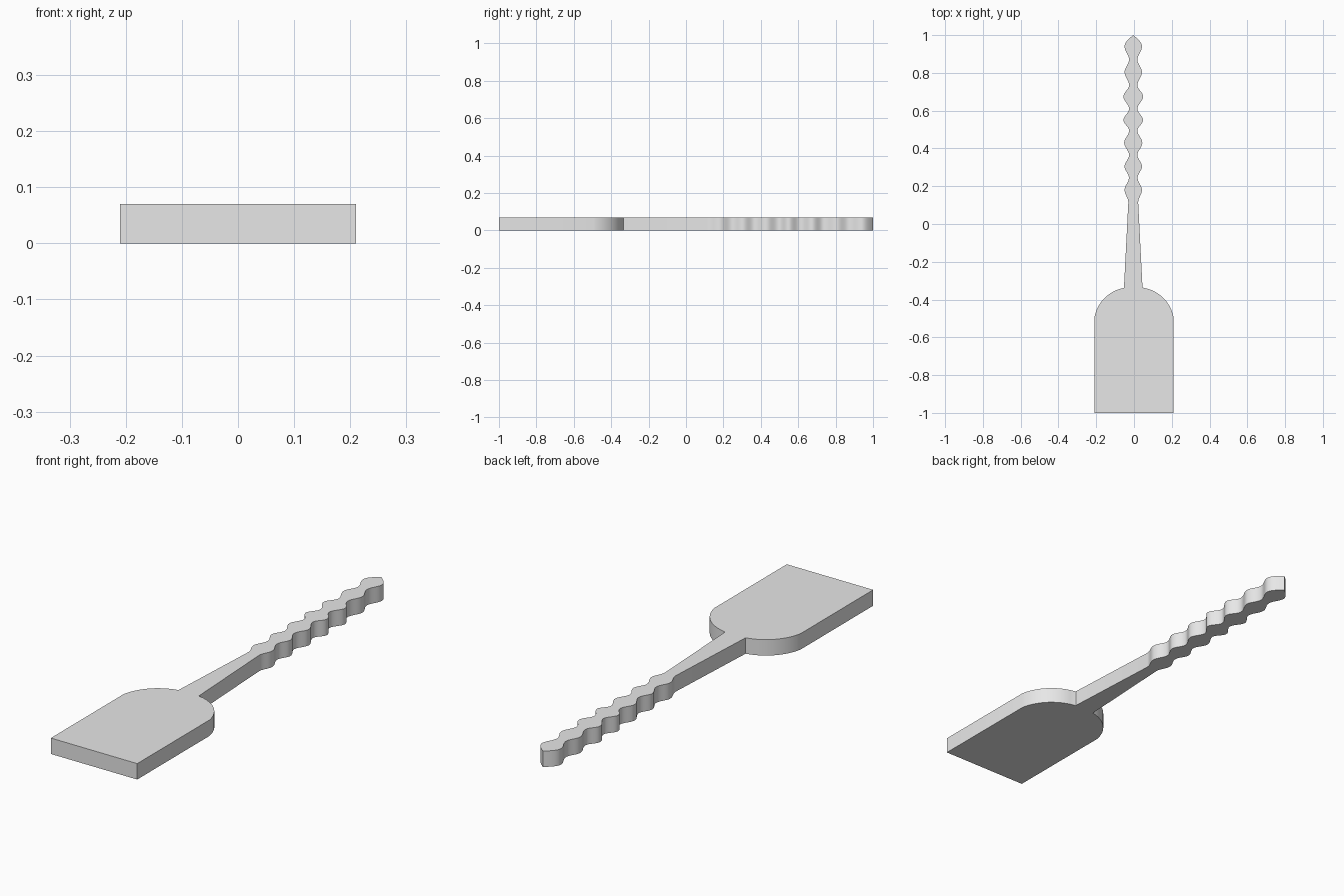
import bpy, bmesh, math

THICKNESS = 0.07
HANDLE_X = -0.004      # the handle sits slightly off the blade's centre line
STEPS = 8

cube = bpy.data.objects.get("Cube")
if cube:
    bpy.data.objects.remove(cube, do_unlink=True)

grey = bpy.data.materials.new("light_grey")
grey.use_nodes = True
colour = (0.8, 0.8, 0.8, 1)
grey.diffuse_color = colour
grey.node_tree.nodes["Principled BSDF"].inputs["Base Color"].default_value = colour


def half_outline(side):
    """One side of the silhouette, from the blade's front edge to the tip."""
    pts = [(side * 0.21, -1.0)]
    # Rounded blade shoulder
    for i in range(13):
        a = math.radians(10 + 70 * i / 12)
        pts.append((side * (0.018 + 0.195 * math.cos(a)), -0.53 + 0.195 * math.sin(a)))
    # Tapered neck
    pts.append((HANDLE_X + side * 0.049, -0.335))
    # Wavy grip: alternating valleys and crests as (y, half width)
    keys = [(0.115, 0.026), (0.18, 0.046), (0.245, 0.023), (0.305, 0.046),
            (0.365, 0.022), (0.43, 0.048), (0.495, 0.022), (0.55, 0.052),
            (0.61, 0.022), (0.675, 0.052), (0.735, 0.022), (0.805, 0.046),
            (0.87, 0.022), (0.94, 0.046)]
    for (y0, w0), (y1, w1) in zip(keys, keys[1:]):
        for i in range(STEPS):
            t = i / STEPS
            blend = (1 - math.cos(math.pi * t)) / 2
            pts.append((HANDLE_X + side * (w0 + (w1 - w0) * blend), y0 + (y1 - y0) * t))
    # Pointed tip
    y0, w0 = keys[-1]
    for i in range(STEPS):
        t = i / STEPS
        pts.append((HANDLE_X + side * w0 * math.cos(math.pi / 2 * t), y0 + (1 - y0) * t))
    return pts


# Silhouette extruded to a flat slab
outline = half_outline(1) + [(HANDLE_X, 1.0)] + half_outline(-1)[::-1]
bm = bmesh.new()
base = bm.faces.new([bm.verts.new((x, y, 0)) for x, y in outline])
extruded = bmesh.ops.extrude_face_region(bm, geom=[base], use_keep_orig=True)
top = [v for v in extruded["geom"] if isinstance(v, bmesh.types.BMVert)]
bmesh.ops.translate(bm, verts=top, vec=(0, 0, THICKNESS))
bmesh.ops.recalc_face_normals(bm, faces=bm.faces)

mesh = bpy.data.meshes.new("paddle")
bm.to_mesh(mesh)
bm.free()
mesh.materials.append(grey)
paddle = bpy.data.objects.new("paddle", mesh)
bpy.context.collection.objects.link(paddle)

# Smooth the curved rim, keep the corners sharp
bpy.ops.object.select_all(action='DESELECT')
paddle.select_set(True)
bpy.context.view_layer.objects.active = paddle
bpy.ops.object.shade_smooth_by_angle(angle=math.radians(30))
